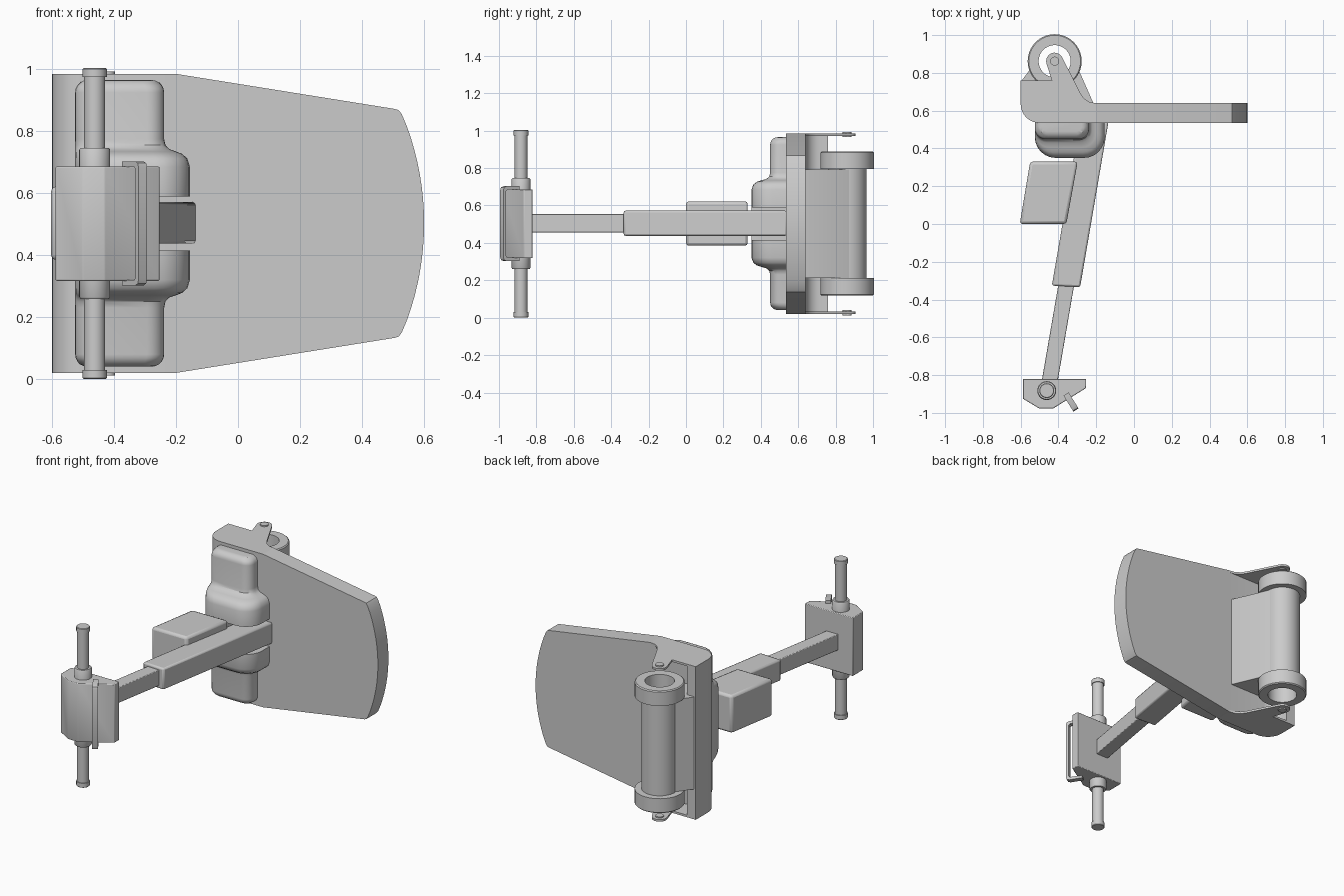
import bpy, bmesh, math
from mathutils import Matrix, Vector

cube = bpy.data.objects.get("Cube")
if cube:
    bpy.data.objects.remove(cube, do_unlink=True)

GREY = (0.6, 0.6, 0.6, 1)
mat = bpy.data.materials.new("plain grey")
mat.use_nodes = True
mat.diffuse_color = GREY
mat.node_tree.nodes["Principled BSDF"].inputs["Base Color"].default_value = GREY

MID = 0.503  # height of the symmetry plane


def finish(name, bm, bevel=0, segments=2):
    bmesh.ops.recalc_face_normals(bm, faces=bm.faces)
    mesh = bpy.data.meshes.new(name)
    bm.to_mesh(mesh)
    bm.free()
    mesh.materials.append(mat)
    obj = bpy.data.objects.new(name, mesh)
    bpy.context.collection.objects.link(obj)
    if bevel:
        mod = obj.modifiers.new("bevel", "BEVEL")
        mod.width, mod.segments = bevel, segments
    bpy.ops.object.select_all(action="DESELECT")
    obj.select_set(True)
    bpy.context.view_layer.objects.active = obj
    bpy.ops.object.shade_smooth_by_angle(angle=math.radians(35))
    return obj


def prism(name, outline, low, high, axis="z", bevel=0, matrix=None):
    """Extrude a flat outline along z or y."""
    bm = bmesh.new()
    put = (lambda a, b: (a, b, low)) if axis == "z" else (lambda a, b: (a, low, b))
    face = bm.faces.new([bm.verts.new(put(*p)) for p in outline])
    ext = bmesh.ops.extrude_face_region(bm, geom=[face])
    move = Vector((0, 0, high - low)) if axis == "z" else Vector((0, high - low, 0))
    bmesh.ops.translate(bm, vec=move, verts=[v for v in ext["geom"] if isinstance(v, bmesh.types.BMVert)])
    if matrix:
        bm.transform(matrix)
    return finish(name, bm, bevel)


def arc(cx, cy, r, start, end, n=8):
    steps = [math.radians(start + (end - start) * i / n) for i in range(n + 1)]
    return [(cx + r * math.cos(a), cy + r * math.sin(a)) for a in steps]


def lathe(name, cx, cy, profile, closed=False, n=32):
    """Turn (radius, z) points about a vertical axis."""
    bm = bmesh.new()
    rings = [[bm.verts.new((x, y, z)) for x, y in arc(cx, cy, r, 0, 360 - 360 / n, n - 1)]
             for r, z in profile]
    for a, b in zip(rings, rings[1:] + (rings[:1] if closed else [])):
        for i in range(n):
            j = (i + 1) % n
            bm.faces.new((a[i], a[j], b[j], b[i]))
    if not closed:
        bm.faces.new(rings[0])
        bm.faces.new(rings[-1])
    return finish(name, bm)


def mirrored(low, high, side):
    """Height range above the middle, or its mirror image below."""
    return (low, high) if side > 0 else (2 * MID - high, 2 * MID - low)


# Tapered panel with a bowed end
corner = [(0.505, 0.872), (0.518, 0.868), (0.528, 0.855)]
half = [(-0.2, 0.985)] + corner
bow = arc(-0.31, MID, 0.91, 20, -20, 16)
prism("panel", half + bow + [(x, 2 * MID - z) for x, z in reversed(half)], 0.535, 0.64, "y")

# Curled edge shell beside the panel
outer_curve = arc(-0.5, 0.635, 0.1, 180, 270)
shell = [(-0.6, 0.76)] + outer_curve + [(-0.2, 0.535), (-0.2, 0.64)]
shell += arc(-0.465, 0.715, 0.075, 270, 180) + [(-0.54, 0.76)]
prism("edge_shell", shell, 0.022, 0.984, "z")

# End caps with hinge tabs and pins
HX, HY = -0.42, 0.862
cap = [(-0.6, 0.76)] + outer_curve + [(-0.2, 0.535), (-0.2, 0.64)]
cap += [(-0.235, 0.645), (-0.265, 0.665), (-0.285, 0.695)]
cap += arc(HX, HY, 0.045, 22, 200, 12) + [(-0.435, 0.76)]
for side, word in ((1, "upper"), (-1, "lower")):
    prism(word + "_hinge_tab", cap, *mirrored(0.972, 0.985, side))
    lo, hi = mirrored(0.965, 0.993, side)
    lathe(word + "_hinge_pin", HX, HY, [(0.024, lo), (0.024, hi)], n=20)

# Hollow roller with wide rims
rim = [(0.085, 0.888), (0.137, 0.888), (0.143, 0.882), (0.143, 0.795), (0.104, 0.795)]
lathe("roller", HX, HY, rim + [(r, 2 * MID - z) for r, z in reversed(rim)], closed=True, n=40)

# Housing joining the roller to the panel
housing = [(-0.59, 0.765), (-0.57, 0.66), (-0.5, 0.6), (-0.215, 0.6), (-0.215, 0.64)]
prism("roller_housing", housing + arc(HX, HY, 0.098, 24, -180, 24), 0.213, 0.793)

# Stepped rounded body on the front of the panel, lofted along its height
def body_section(t, inset=0, right=None):
    left = -0.525 + inset
    xr = (-0.238 + 0.083 * t if right is None else right) - inset
    front = 0.45 - 0.1 * t + inset
    radius = 0.055 + 0.055 * t if inset < 0.02 else 0.03
    rr = radius if right is None else 0.005
    pts = [(left, 0.54)] + arc(left + radius, front + radius, radius, 180, 270, 6)
    return pts + arc(xr - rr, front + rr, rr, 270, 360, 6) + [(xr, 0.54)]


R = 0.04
levels = [(0.965 - R + R * math.sin(a), 0, R * (1 - math.cos(a)), None)
          for a in (math.pi / 2 * i / 5 for i in range(5, -1, -1))]
for z, t in ((0.775, 0), (0.755, 0.05), (0.742, 0.2), (0.735, 0.45), (0.727, 0.7), (0.712, 0.9), (0.685, 1)):
    levels.append((z, t, 0, None))
levels += [(0.59, 1, 0, None), (0.59, 1, 0, -0.34)]
levels += [(2 * MID - z, t, inset, right) for z, t, inset, right in reversed(levels)]
bm = bmesh.new()
rows = [[bm.verts.new((x, y, z)) for x, y in body_section(t, inset, right)]
        for z, t, inset, right in levels]
for a, b in zip(rows, rows[1:]):
    for i in range(len(a)):
        j = (i + 1) % len(a)
        bm.faces.new((a[i], a[j], b[j], b[i]))
bm.faces.new(rows[0])
bm.faces.new(rows[-1])
finish("stepped_body", bm)


# Telescopic arm, running slantwise in plan
def arm_x(y):
    return -0.36 + 0.172 * (y + 0.33)


def arm(name, y0, y1, width, height, bevel):
    w = width / 2
    skew = 0.172 * w
    outline = [(arm_x(y0) - w, y0 + skew * 0.3), (arm_x(y0) + w, y0 - skew * 0.3),
               (arm_x(y1) + w, y1), (arm_x(y1) - w, y1)]
    prism(name, outline, MID + 0.002 - height / 2, MID + 0.002 + height / 2, "z", bevel)


arm("arm_sleeve", -0.33, 0.54, 0.15, 0.134, 0.01)
arm("arm_slider", -0.83, -0.25, 0.084, 0.1, 0.004)

# Side box on the arm
prism("side_box", [(-0.605, 0.0), (-0.358, 0.0), (-0.298, 0.33), (-0.55, 0.33)], 0.385, 0.622, "z", 0.015)

# Clamp block at the arm's end
block = [(-0.588, -0.82), (-0.253, -0.82), (-0.253, -0.868), (-0.43, -0.978), (-0.5, -0.978), (-0.588, -0.925)]
prism("clamp_block", block, 0.318, 0.686, "z", 0.004)

# Upright rods with collars and end caps
for side, word in ((1, "upper"), (-1, "lower")):
    rod = [(0.05, 0.65), (0.05, 0.74), (0.046, 0.746), (0.034, 0.746), (0.034, 0.975),
           (0.039, 0.975), (0.039, 1.001), (0.036, 1.004)]
    lathe(word + "_rod", -0.462, -0.882, [(r, z if side > 0 else 2 * MID - z) for r, z in rod])

# Bent lever handle on the clamp's slanted face
reach, top, thick = 0.1, 0.2, 0.018
handle = [(0, top), (reach - 0.02, top), (reach - 0.005, top - 0.006), (reach, top - 0.02)]
handle += [(x, -z) for x, z in reversed(handle)]
inner = [(0, thick - top), (reach - 0.026, thick - top), (reach - thick, 0.026 - top)]
inner += [(x, -z) for x, z in reversed(inner)]
place = Matrix.Translation((-0.36, -0.9, MID)) @ Matrix.Rotation(math.radians(-58), 4, "Z")
prism("lever_handle", handle + inner, -0.016, 0.016, "y", 0, place)
